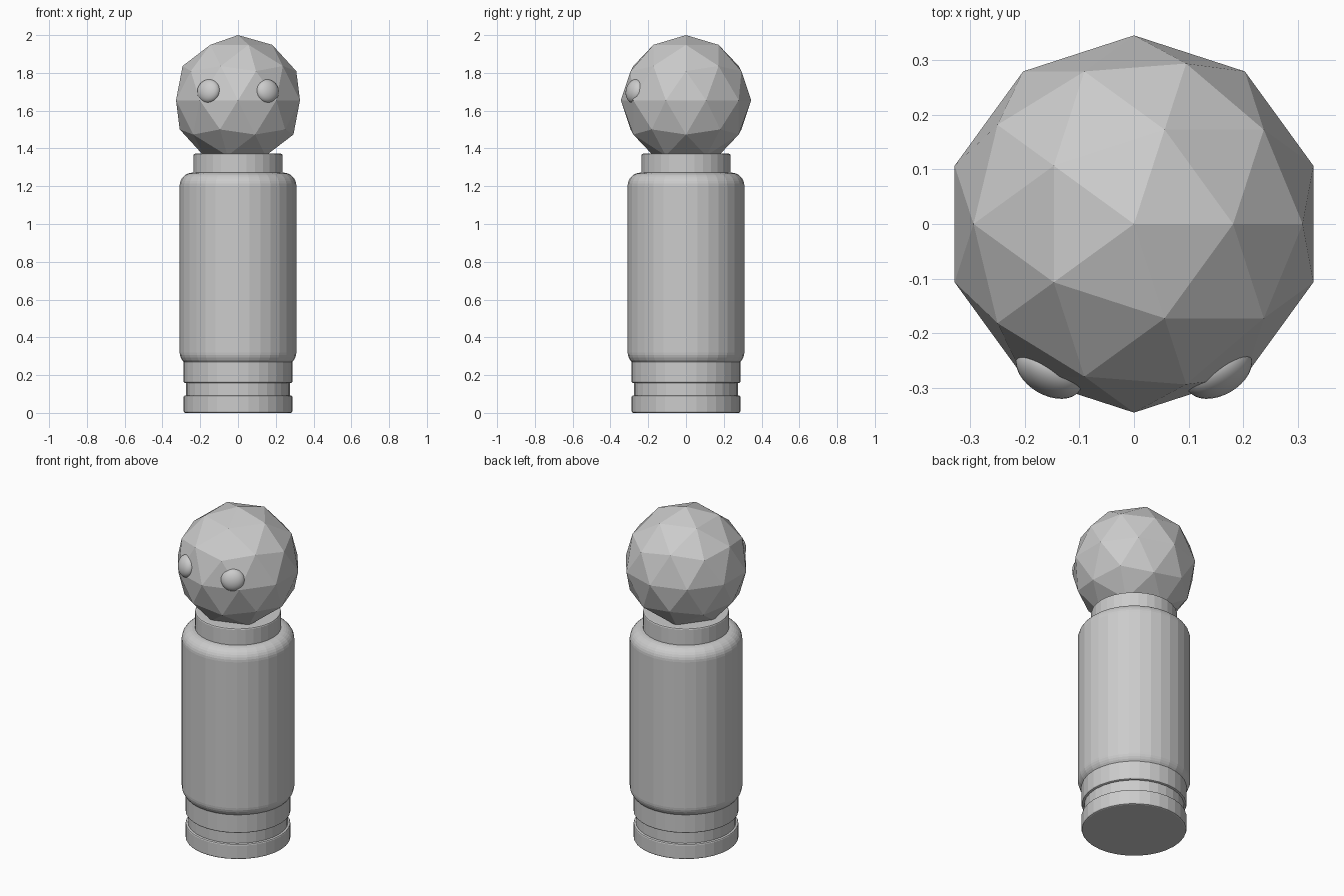
import bpy
from math import radians

if "Cube" in bpy.data.objects:
    bpy.data.objects.remove(bpy.data.objects["Cube"])


def drum(name, radius, z0, z1, bevel, segments):
    """Upright 32-sided cylinder with rounded rims."""
    bpy.ops.mesh.primitive_cylinder_add(vertices=32, radius=radius, depth=z1 - z0,
                                        location=(0, 0, (z0 + z1) / 2))
    ob = bpy.context.object
    ob.name = name
    mod = ob.modifiers.new("rim", 'BEVEL')
    mod.width = bevel
    mod.segments = segments
    mod.limit_method = 'ANGLE'
    mod.angle_limit = radians(40)
    return ob


# Stepped base: foot, recessed groove, upper collar
drum("base_foot", 0.288, 0.0, 0.092, 0.008, 2)
drum("base_groove", 0.274, 0.05, 0.2, 0.004, 1)
drum("base_collar", 0.288, 0.158, 0.30, 0.008, 2)

# Rounded body and neck
drum("body", 0.309, 0.25, 1.272, 0.07, 8)
drum("neck", 0.236, 1.2, 1.372, 0.008, 2)

# Faceted head
bpy.ops.mesh.primitive_ico_sphere_add(subdivisions=2, radius=0.345, location=(0, 0, 1.655))
bpy.context.object.name = "head"

# Flattened eyes lying against the head
for side, label in ((-1, "eye_left"), (1, "eye_right")):
    bpy.ops.mesh.primitive_uv_sphere_add(segments=32, ring_count=16, radius=1,
                                         location=(side * 0.155, -0.27, 1.703),
                                         rotation=(radians(-12), 0, side * radians(30)))
    eye = bpy.context.object
    eye.name = label
    eye.scale = (0.066, 0.042, 0.064)
    bpy.ops.object.shade_smooth()
